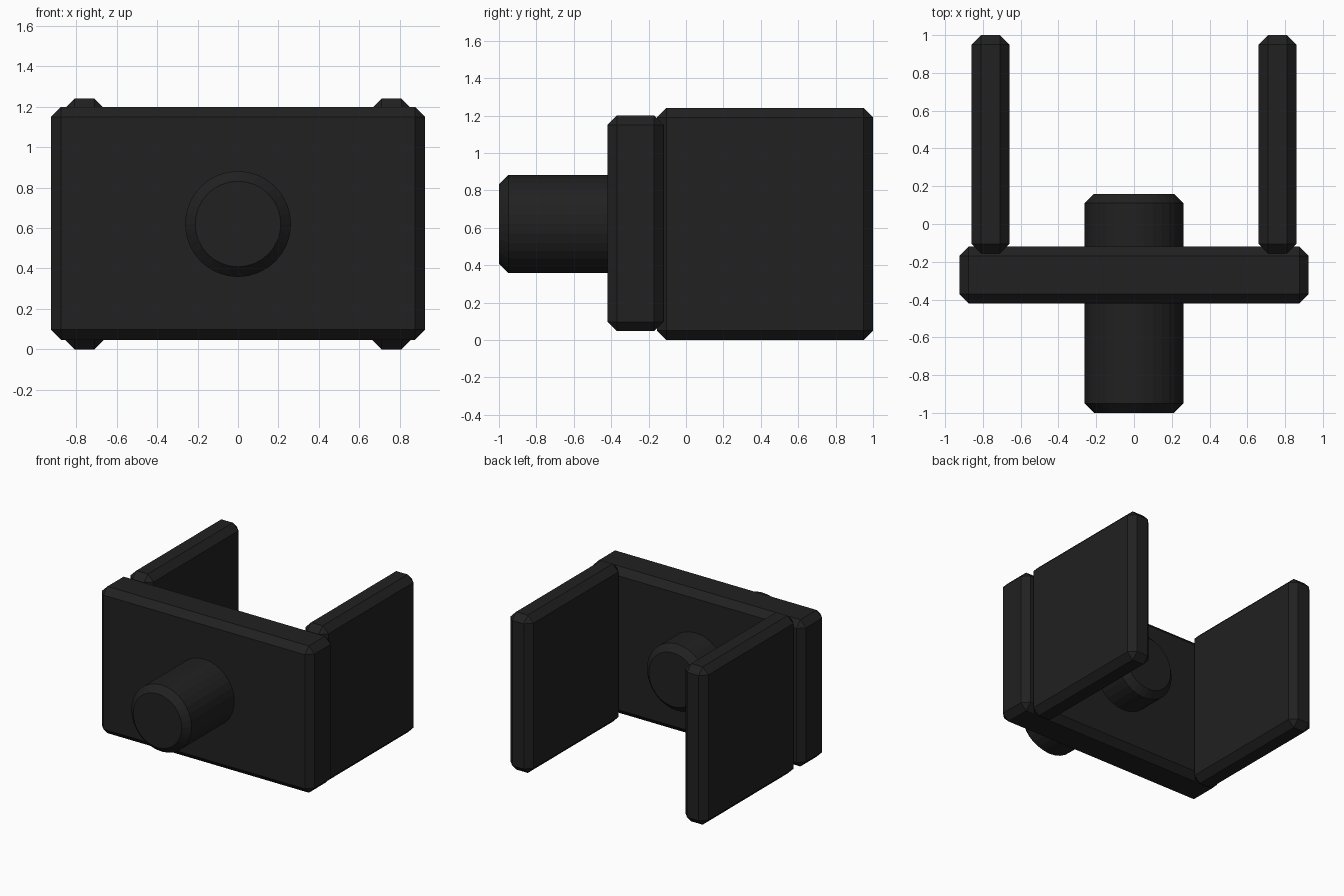
import bpy
from math import pi

if "Cube" in bpy.data.objects:
    bpy.data.objects.remove(bpy.data.objects["Cube"])

dark = bpy.data.materials.new("dark_metal")
dark.diffuse_color = (0.015, 0.015, 0.016, 1)
dark.use_nodes = True
dark.node_tree.nodes["Principled BSDF"].inputs["Base Color"].default_value = dark.diffuse_color


def finish(obj, name):
    obj.name = name
    obj.data.materials.append(dark)
    bevel = obj.modifiers.new("chamfer", 'BEVEL')
    bevel.width = 0.05
    bevel.segments = 1
    bevel.limit_method = 'ANGLE'
    return obj


def box(name, low, high):
    center = [(a + b) / 2 for a, b in zip(low, high)]
    bpy.ops.mesh.primitive_cube_add(size=1, location=center)
    obj = bpy.context.object
    obj.scale = [b - a for a, b in zip(low, high)]
    bpy.ops.object.transform_apply(location=False, rotation=False, scale=True)
    return finish(obj, name)


# Cross plate at the front
box("front_plate", (-0.925, -0.42, 0.047), (0.925, -0.12, 1.2))

# Two prongs reaching backwards
for side, x in (("left", -0.76), ("right", 0.76)):
    box(side + "_side_plate", (x - 0.1, -0.155, 0), (x + 0.1, 1.0, 1.24))

# Round pin through the front plate
bpy.ops.mesh.primitive_cylinder_add(vertices=32, radius=0.262, depth=1.16,
                                    location=(0, -0.42, 0.62), rotation=(pi / 2, 0, 0))
finish(bpy.context.object, "pin")
